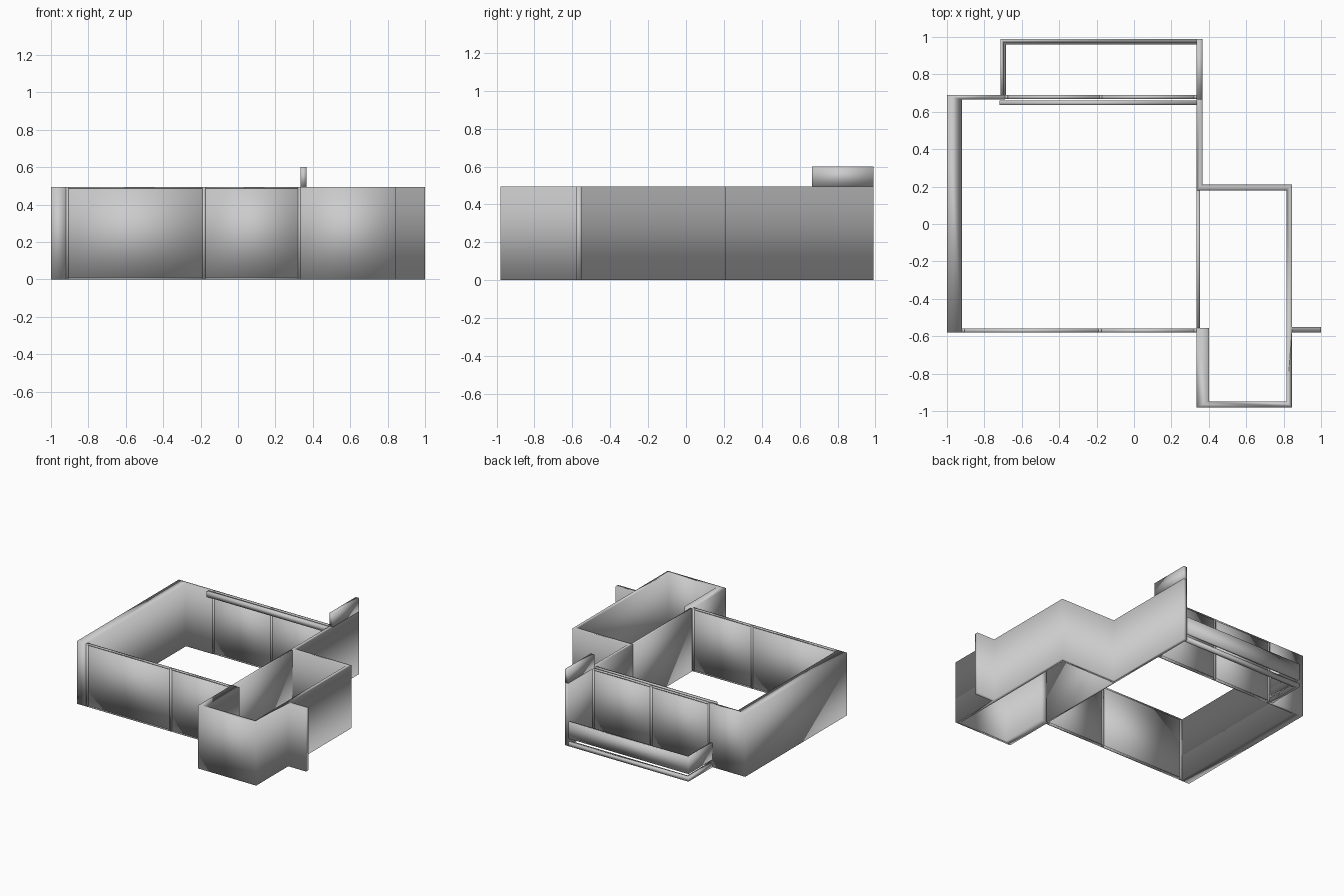
import bpy, bmesh

cube = bpy.data.objects.get("Cube")
if cube:
    bpy.data.objects.remove(cube, do_unlink=True)

grey = bpy.data.materials.new("plain grey")
grey.use_nodes = True
COLOUR = (0.6, 0.6, 0.6, 1)
grey.diffuse_color = COLOUR
grey.node_tree.nodes["Principled BSDF"].inputs["Base Color"].default_value = COLOUR


def prism(name, outline, bottom, top):
    """Extrude a plan outline upwards, with soft shading over its corners."""
    bm = bmesh.new()
    base = bm.faces.new([bm.verts.new((x, y, bottom)) for x, y in outline])
    new = bmesh.ops.extrude_face_region(bm, geom=[base])["geom"]
    for v in new:
        if isinstance(v, bmesh.types.BMVert):
            v.co.z = top
    bmesh.ops.recalc_face_normals(bm, faces=bm.faces)
    for f in bm.faces:
        f.smooth = True
    mesh = bpy.data.meshes.new(name)
    bm.to_mesh(mesh)
    bm.free()
    mesh.materials.append(grey)
    obj = bpy.data.objects.new(name, mesh)
    bpy.context.collection.objects.link(obj)
    return obj


def box(name, x0, x1, y0, y1, z0, z1):
    return prism(name, [(x0, y0), (x1, y0), (x1, y1), (x0, y1)], z0, z1)


H = 0.495      # wall height
POST = 0.015   # window frame width


def window_row(name, x0, x1, y0, y1, mullion):
    """Two panels between three posts, with a rail above and below."""
    inset = 0.005
    posts = [x0, mullion, x1 - POST]
    for i, x in enumerate(posts):
        box(f"{name}_post_{i + 1}", x, x + POST, y0, y1, 0, H)
    for i in range(2):
        a, b = posts[i] + POST, posts[i + 1]
        box(f"{name}_panel_{i + 1}", a, b, y0 + inset, y1 - inset, 0.008, H - 0.008)
        box(f"{name}_top_rail_{i + 1}", a, b, y0, y1, H - 0.008, H)
        box(f"{name}_bottom_rail_{i + 1}", a, b, y0, y1, 0, 0.008)


# Thick left-hand wall with its short return
prism("main_room_wall", [(-1, -0.58), (-0.92, -0.58), (-0.92, 0.665),
                         (-0.69, 0.665), (-0.69, 0.69), (-1, 0.69)], 0, H)

# Continuous wall around the side room, with the fin and the rear spur
prism("side_room_wall", [
    (0.335, 0.99), (0.335, 0.18), (0.815, 0.18), (0.815, -0.95), (0.4, -0.95),
    (0.4, -0.555), (0.335, -0.555), (0.335, -0.98), (0.845, -0.98),
    (0.845, -0.58), (1, -0.58), (1, -0.55), (0.845, -0.55), (0.845, 0.21),
    (0.365, 0.21), (0.365, 0.99)], 0, H)
box("raised_wall_block", 0.335, 0.365, 0.665, 0.99, H, 0.6)

# Partition between the rooms
box("partition", 0.335, 0.352, -0.555, 0.18, 0, H)

# Front and rear window walls
window_row("front_window", -0.92, 0.335, -0.58, -0.56, -0.19)
window_row("rear_window", -0.69, 0.335, 0.668, 0.69, -0.185)
box("curtain_rail", -0.72, 0.335, 0.635, 0.66, 0.455, H)


# Balcony: low kerb and a parapet floating above it
def balcony_edge(name, thick, bottom, top):
    x0, x1, y0, y1 = -0.715, 0.335, 0.69, 0.99
    prism(name, [(x0, y0), (x0 + thick, y0), (x0 + thick, y1 - thick),
                 (x1, y1 - thick), (x1, y1), (x0, y1)], bottom, top)


balcony_edge("balcony_kerb", 0.03, 0, 0.03)
balcony_edge("balcony_parapet", 0.02, 0.06, 0.19)
